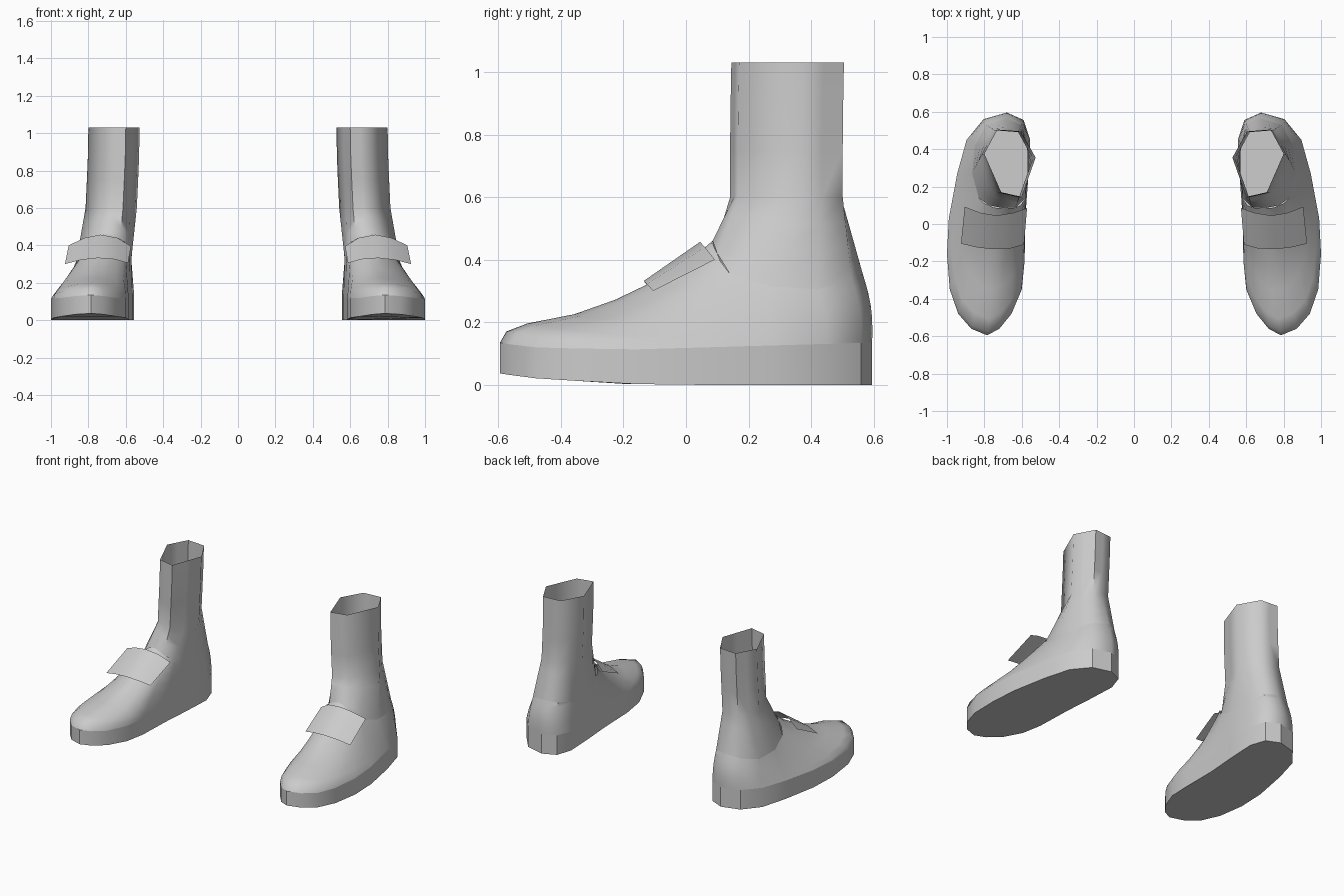
import bpy, bmesh, math

if "Cube" in bpy.data.objects:
    bpy.data.objects.remove(bpy.data.objects["Cube"])

grey = bpy.data.materials.new("light_grey")
grey.diffuse_color = (0.6, 0.6, 0.6, 1)
grey.use_nodes = True
grey.node_tree.nodes["Principled BSDF"].inputs["Base Color"].default_value = grey.diffuse_color


def lerp(a, b, t):
    return tuple(p + (q - p) * t for p, q in zip(a, b))


def curve(points, v):
    """Piecewise linear lookup."""
    if v <= points[0][0]:
        return points[0][1]
    for (a, fa), (b, fb) in zip(points, points[1:]):
        if v <= b:
            return fa + (fb - fa) * (v - a) / (b - a)
    return points[-1][1]


def loft(name, rings, closed=True, cap=False, angle=35):
    """Skin a list of rings, then mirror it to make the pair."""
    bm = bmesh.new()
    loops = [[bm.verts.new(p) for p in r] for r in rings]
    n = len(rings[0])
    for lo, hi in zip(loops, loops[1:]):
        for i in range(n if closed else n - 1):
            j = (i + 1) % n
            bm.faces.new((lo[i], lo[j], hi[j], hi[i]))
    if cap:
        bm.faces.new(loops[0][::-1])
    me = bpy.data.meshes.new(name)
    bm.to_mesh(me)
    bm.free()
    me.materials.append(grey)
    me.shade_smooth()
    me.set_sharp_from_angle(angle=math.radians(angle))
    ob = bpy.data.objects.new(name, me)
    bpy.context.collection.objects.link(ob)
    ob.modifiers.new("pair", 'MIRROR').use_mirror_merge = False
    return ob


# Shoe outline from the toe, round the outer side and heel, to the inner side
outline = [(.785, -.595), (.87, -.56), (.94, -.48), (.985, -.35), (1, -.16), (.99, .03),
           (.945, .27), (.895, .45), (.805, .56), (.68, .595), (.59, .555), (.555, .45),
           (.565, .25), (.58, .05), (.585, -.2), (.6, -.35), (.655, -.48), (.72, -.56)]
# Matching points round the ankle opening
collar = [(.70, .085, .46), (.73, .085, .455), (.755, .09, .44), (.775, .1, .42),
          (.80, .11, .395), (.83, .14, .355), (.865, .27, .315), (.85, .42, .305),
          (.79, .53, .335), (.68, .565, .355), (.60, .53, .345), (.57, .42, .32),
          (.57, .25, .33), (.58, .14, .37), (.605, .1, .42), (.63, .09, .43),
          (.65, .085, .445), (.675, .085, .455)]

# Sole band with raised toe
base = [(x, y, curve([(-.6, .037), (-.5, .022), (-.2, .003), (0, 0)], y)) for x, y in outline]
welt = [(x, y, curve([(-.6, .135), (-.5, .12), (-.2, .112), (.6, .135)], y)) for x, y in outline]
loft("sole", [base, welt], cap=True)

# Upper rising from the welt to the collar, domed over the toe
dome = [(0, 0), (.03, .11), (.13, .19), (.35, .28), (.54, .42), (.72, .6), (.87, .77), (1, 1)]
rings = []
for t, _ in dome:
    ring = []
    for w, c in zip(welt, collar):
        x, y, z = lerp(w, c, t)
        toe = min(1, max(0, (-w[1] - .1) / .4))
        f = toe * curve(dome, t) + (1 - toe) * t
        # keep the heel counter full before it turns in at the collar
        if w[1] > .4:
            y += .012 * math.sin(math.pi * t)
        ring.append((x, y, w[2] + (c[2] - w[2]) * f))
    rings.append(ring)
loft("shoe_upper", rings, angle=50)

# Open six-sided leg, flaring at the ankle to meet the collar
corners = [(.71, .17), (.80, .375), (.73, .505), (.605, .495), (.526, .355), (.60, .145)]
hexagon = []
for a, b in zip(corners, corners[1:] + corners[:1]):
    hexagon += [a, lerp(a, b, .5)]
opening = [collar[i] for i in (3, 5, 6, 7, 8, 9, 10, 11, 12, 13, 15, 0)]
ankle = [(x + .015, y - .004, .6) for x, y in hexagon]
rings = [lerp_ring for lerp_ring in
         ([lerp(c, a, t) for a, c in zip(ankle, opening)] for t in (0, .15, .4, .7, 1))]
rings.append([(x + .008, y - .004, .75) for x, y in hexagon])
rings.append([(x + .003, y - .003, .87) for x, y in hexagon])
rings.append([(x, y, 1.03) for x, y in hexagon])
loft("leg", rings, angle=62)

# Thin curved strap over the instep
lower = [(.588, -.11, .305), (.66, -.13, .325), (.75, -.135, .332), (.84, -.125, .322), (.925, -.105, .30)]
upper = [(.572, .085, .395), (.645, .06, .44), (.735, .045, .457), (.82, .06, .44), (.905, .092, .40)]
loft("strap", [lower, upper], closed=False)
